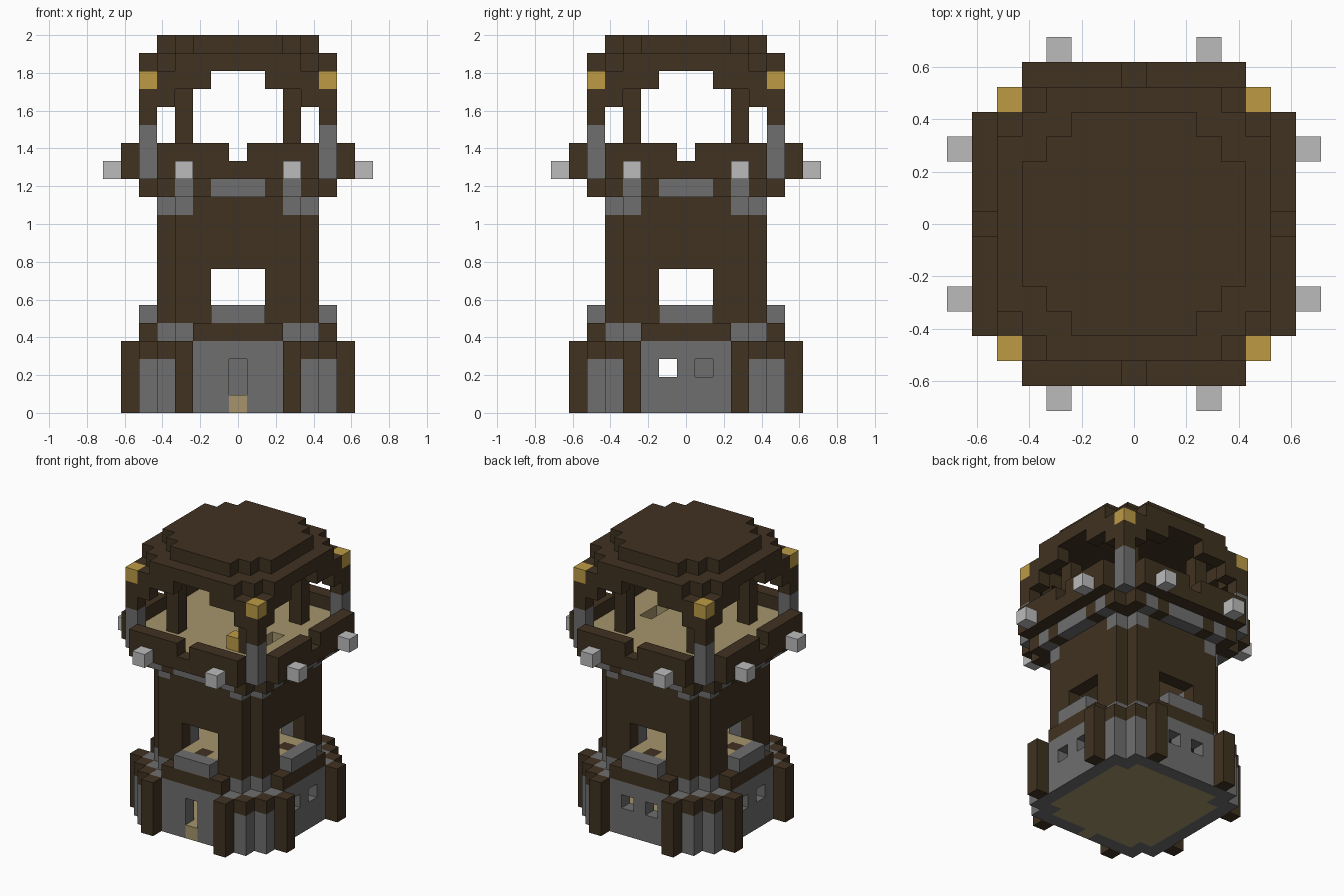
import bpy, bmesh
from math import radians
from mathutils import Vector

cube = bpy.data.objects.get("Cube")
if cube:
    bpy.data.objects.remove(cube, do_unlink=True)

UNIT = 2 / 21  # edge of one block


def material(name, rgb):
    m = bpy.data.materials.new(name)
    m.use_nodes = True
    m.diffuse_color = (*rgb, 1)
    bsdf = m.node_tree.nodes["Principled BSDF"]
    bsdf.inputs["Base Color"].default_value = (*rgb, 1)
    bsdf.inputs["Roughness"].default_value = 0.9
    return m


wood = material("dark wood", (0.051, 0.032, 0.015))
stone = material("grey stone", (0.156, 0.156, 0.156))
pale = material("pale stone", (0.50, 0.50, 0.50))
gold = material("gold lamp", (0.51, 0.33, 0.06))
plank = material("tan planks", (0.38, 0.30, 0.15))


def box(x, y, z):
    """Block cells between inclusive (low, high) ranges or single indices."""
    spans = [range(s[0], s[1] + 1) if isinstance(s, tuple) else (s,) for s in (x, y, z)]
    return {(i, j, k) for i in spans[0] for j in spans[1] for k in spans[2]}


def octagon(r, diagonal, z):
    """Square slab of half width r with its corners cut in steps."""
    return {c for c in box((-r, r), (-r, r), z) if abs(c[0]) + abs(c[1]) <= diagonal}


def spin(cells):
    """Repeat cells on all four sides."""
    out = set()
    for _ in range(4):
        out |= cells
        cells = {(-y, x, z) for x, y, z in cells}
    return out


def mirror_spin(cells):
    return spin(cells | {(-x, y, z) for x, y, z in cells})


SIDES = [Vector(v) for v in ((1, 0, 0), (-1, 0, 0), (0, 1, 0), (0, -1, 0), (0, 0, 1), (0, 0, -1))]


def build(name, cells, mat):
    """Skin a set of block cells with outward square faces."""
    bm = bmesh.new()
    verts = {}

    def vert(p):
        key = tuple(round(2 * c) for c in p)
        if key not in verts:
            verts[key] = bm.verts.new(p * UNIT)
        return verts[key]

    for cell in cells:
        centre = Vector(cell) + Vector((0, 0, 0.5))
        for n in SIDES:
            if tuple(int(a + b) for a, b in zip(cell, n)) in cells:
                continue
            u = Vector((n.y, n.z, n.x)) / 2
            w = n.cross(u)
            mid = centre + n / 2
            bm.faces.new([vert(mid + p) for p in (-u - w, u - w, u + w, w - u)])
    bmesh.ops.dissolve_limit(bm, angle_limit=radians(1), verts=bm.verts, edges=bm.edges)
    mesh = bpy.data.meshes.new(name)
    bm.to_mesh(mesh)
    bm.free()
    mesh.materials.append(mat)
    bpy.context.collection.objects.link(bpy.data.objects.new(name, mesh))


# Stone base with a door in front and slots on the other sides
ground = octagon(4, 7, 0)
door_step = box(0, -5, 0)
caps = mirror_spin(box(4, -5, 3))
slots = spin(box(-1, -5, 2) | box(1, -5, 2)) - box((-1, 1), -5, 2)
base = octagon(5, 9, (0, 3)) - octagon(4, 7, (0, 3)) - caps - slots - box(0, -5, (0, 2))
build("base_wall", base, stone)
build("base_floor", ground | door_step, plank)
build("base_corner_caps", caps, wood)
build("base_buttresses", mirror_spin(box(3, -6, (0, 3))), wood)
build("base_crate", box(-3, 1, (1, 2)), stone)

# Ledge, ceiling and window sills
corner_low = mirror_spin(box(3, -4, 4))
build("base_ledge", (octagon(4, 7, 4) | spin(box((-2, 2), -5, 4))) - corner_low, wood)
build("corner_stones_low", corner_low, stone)
build("window_sills", spin(box((-1, 1), -5, 5)), stone)

# Tower shaft with four windows
corner_high = mirror_spin(box(3, -4, 11))
window_floor = mirror_spin(box(1, -4, 5))
windows = spin(box((-1, 1), -4, (6, 7)))
shaft = octagon(4, 7, (5, 11)) - octagon(3, 6, (5, 11))
build("shaft_wall", shaft - corner_high - windows - window_floor, wood)
build("shaft_floor", octagon(3, 6, 5) | window_floor, plank)
build("window_jambs", mirror_spin(box(2, -3, (6, 7))), stone)
build("corner_stones_high", corner_high, stone)

# Corbel ring under the deck
brackets = mirror_spin(box(3, -5, 12)) | spin(box((-1, 1), -5, 12))
build("corbel_ring", octagon(5, 9, 12) - octagon(3, 6, 12) - brackets, wood)
build("corbel_brackets", brackets, stone)

# Deck with a sunken hatch, parapet and beam ends
hatch = box(3, (-1, 0), 13)
build("deck", octagon(5, 9, 13) - hatch, plank)
build("hatch_landing", box(3, (-1, 0), 12), stone)
build("parapet", spin(box((-4, 4), -6, (13, 14)) - box(0, -6, 14)), wood)
build("beam_ends", mirror_spin(box(3, -7, 13)), pale)
build("deck_chest", box(2, -3, 14), gold)

# Corner posts with lamps, inner pillars
build("post_feet", spin(box(5, -5, (13, 15))), stone)
build("post_tops", spin(box(5, -5, (16, 17))), wood)
build("lamps", spin(box(5, -5, 18)), gold)
build("pillars", spin(box(3, -3, (14, 18))), wood)

# Stepped roof with arched eaves
build("eaves", mirror_spin(box(4, -5, 17) | box((2, 4), -5, 18)), wood)
build("roof_lower", octagon(5, 8, 19), wood)
build("roof_upper", octagon(4, 6, 20), wood)
